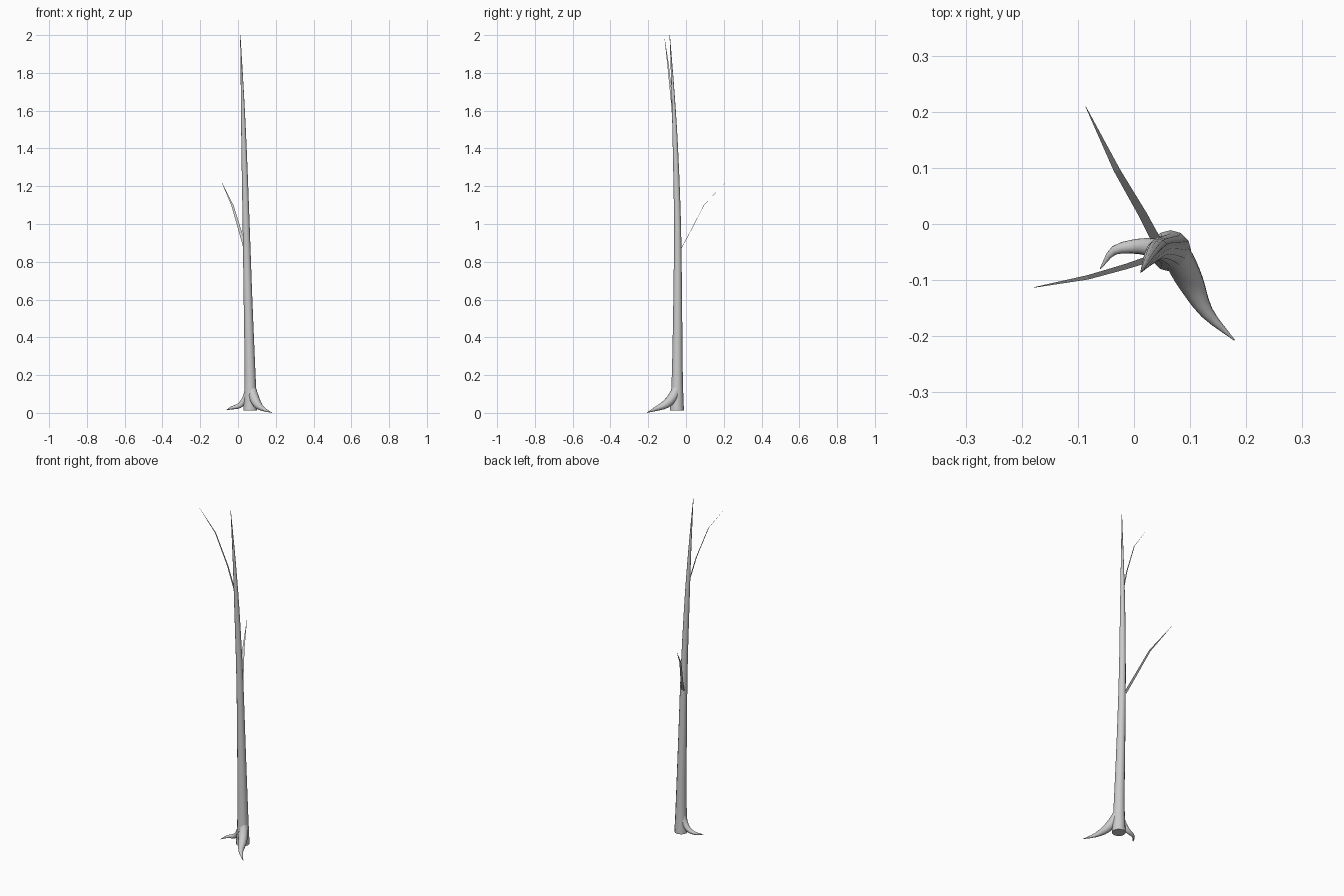
import bpy, bmesh, math
from mathutils import Vector

if "Cube" in bpy.data.objects:
    bpy.data.objects.remove(bpy.data.objects["Cube"])


def finish(name, bm, smooth=True):
    mesh = bpy.data.meshes.new(name)
    bm.to_mesh(mesh)
    bm.free()
    ob = bpy.data.objects.new(name, mesh)
    bpy.context.collection.objects.link(ob)
    for p in mesh.polygons:
        p.use_smooth = smooth
    return ob


def resample(pts, steps):
    # Catmull-Rom through (x, y, z, radius) points
    P = [Vector(p) for p in pts]
    P = [2 * P[0] - P[1]] + P + [2 * P[-1] - P[-2]]
    out = []
    for i in range(1, len(P) - 2):
        a, b, c, d = P[i - 1:i + 3]
        for s in range(steps):
            t = s / steps
            out.append(0.5 * (2 * b + (c - a) * t + (2 * a - 5 * b + 4 * c - d) * t * t
                              + (3 * b - a - 3 * c + d) * t ** 3))
    return out + [P[-2]]


def tube(name, pts, sides=12, steps=3, level=False):
    # tapered round tube; level keeps the rings horizontal
    path = resample(pts, steps)
    bm = bmesh.new()
    rings = []
    u = Vector((1, 0, 0))
    for i, p in enumerate(path):
        t = (path[min(i + 1, len(path) - 1)] - path[max(i - 1, 0)]).to_3d()
        t = Vector((0, 0, 1)) if level else t.normalized()
        u = (u - t * u.dot(t)).normalized()
        v = t.cross(u)
        r = max(p[3], 0.0005)
        rings.append([bm.verts.new(p.to_3d() + r * (u * math.cos(a) + v * math.sin(a)))
                      for a in (2 * math.pi * k / sides for k in range(sides))])
    for A, B in zip(rings, rings[1:]):
        for k in range(sides):
            j = (k + 1) % sides
            bm.faces.new((A[k], A[j], B[j], B[k]))
    bm.faces.new(rings[0][::-1])
    bm.faces.new(rings[-1])
    ob = finish(name, bm)
    bpy.context.view_layer.objects.active = ob
    ob.select_set(True)
    bpy.ops.object.shade_smooth_by_angle(angle=math.radians(50))
    ob.select_set(False)
    return ob


def ribbon(name, pts, side):
    # flat tapering twig: (x, y, z, half width)
    bm = bmesh.new()
    s = Vector(side).normalized()
    rows = [(bm.verts.new(Vector(p[:3]) - s * p[3]), bm.verts.new(Vector(p[:3]) + s * p[3]))
            for p in pts]
    for (a, b), (c, d) in zip(rows, rows[1:]):
        bm.faces.new((a, b, d, c))
    return finish(name, bm, False)


# Trunk, leaning and tapering to a point
tube("trunk", [
    (0.065, -0.048, 0.012, 0.037), (0.064, -0.046, 0.2, 0.029),
    (0.053, -0.044, 0.6, 0.023), (0.043, -0.045, 1.0, 0.0185),
    (0.032, -0.056, 1.4, 0.014), (0.023, -0.069, 1.7, 0.008),
    (0.012, -0.086, 2.0, 0.001)], level=True)

# Roots
tube("right_root", [
    (0.070, -0.046, 0.14, 0.022), (0.082, -0.066, 0.09, 0.026),
    (0.102, -0.105, 0.047, 0.023), (0.130, -0.158, 0.022, 0.012),
    (0.179, -0.207, 0.001, 0.001)])
tube("left_root", [
    (0.058, -0.046, 0.14, 0.018), (0.042, -0.044, 0.08, 0.018),
    (0.010, -0.040, 0.040, 0.014), (-0.035, -0.047, 0.026, 0.008),
    (-0.060, -0.080, 0.016, 0.001)])

# Twigs
ribbon("lower_branch", [
    (0.038, -0.026, 0.87, 0.009), (0.015, 0.018, 0.95, 0.008),
    (-0.030, 0.095, 1.10, 0.006), (-0.086, 0.209, 1.22, 0.0005)], (1, 0.15, 0))
ribbon("upper_branch", [
    (0.022, -0.064, 1.52, 0.006), (-0.015, -0.076, 1.66, 0.005),
    (-0.082, -0.095, 1.845, 0.004), (-0.178, -0.113, 1.98, 0.0005)], (0, 1, 0))
